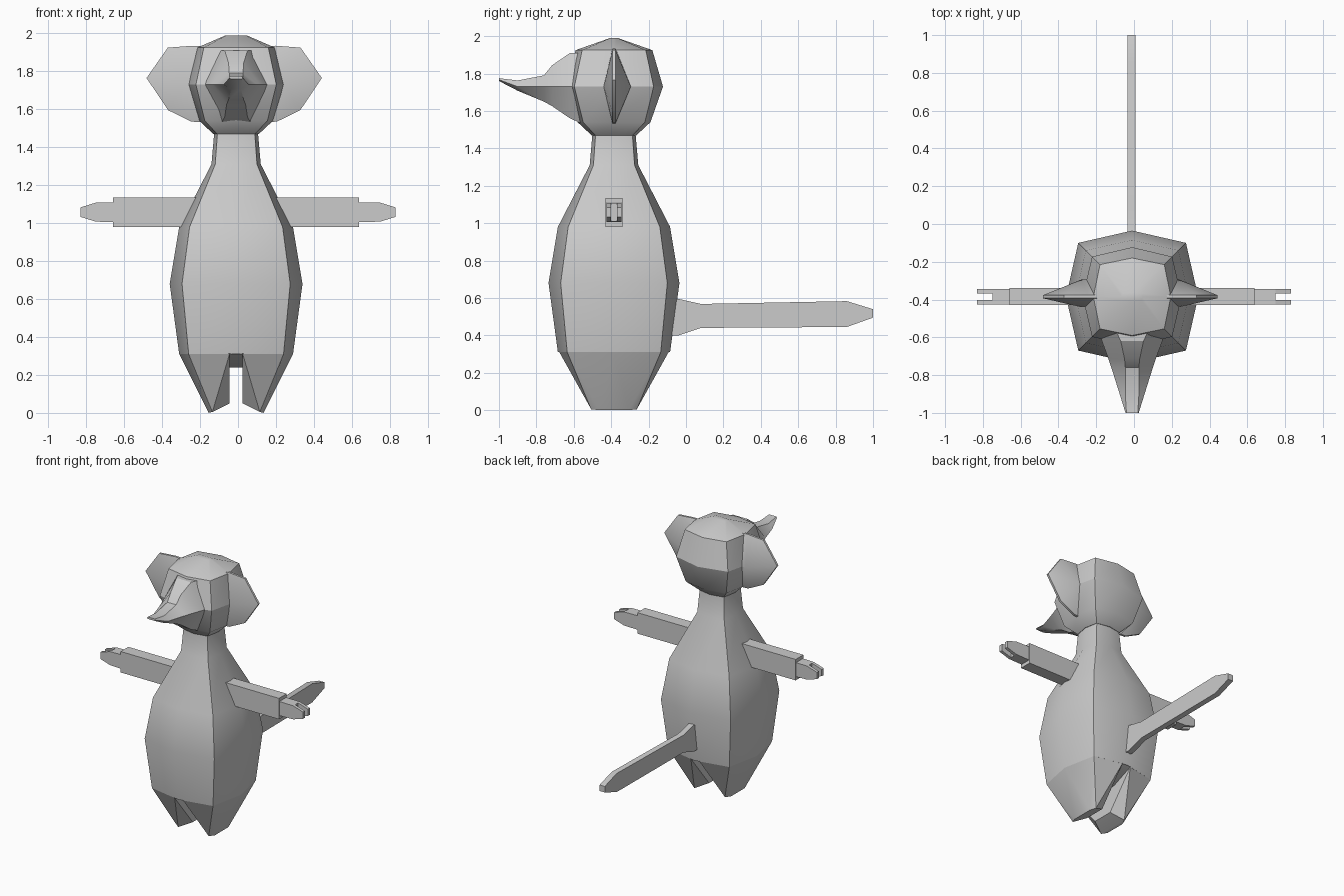
import bpy, bmesh, math

if "Cube" in bpy.data.objects:
    bpy.data.objects.remove(bpy.data.objects["Cube"])

CX, CY = -0.01, -0.385   # body axis


def finish(bm, name):
    bmesh.ops.recalc_face_normals(bm, faces=bm.faces)
    me = bpy.data.meshes.new(name)
    bm.to_mesh(me)
    bm.free()
    for p in me.polygons:
        p.use_smooth = True
    me.set_sharp_from_angle(angle=math.radians(32))
    ob = bpy.data.objects.new(name, me)
    bpy.context.collection.objects.link(ob)
    return ob


def loft(name, rings):
    bm = bmesh.new()
    loops = [[bm.verts.new(p) for p in r] for r in rings]
    n = len(loops[0])
    for a, b in zip(loops, loops[1:]):
        for i in range(n):
            j = (i + 1) % n
            bm.faces.new((a[i], a[j], b[j], b[i]))
    bm.faces.new(loops[0])
    bm.faces.new(loops[-1])
    return finish(bm, name)


def hull(name, pts):
    bm = bmesh.new()
    for p in pts:
        bm.verts.new(p)
    res = bmesh.ops.convex_hull(bm, input=bm.verts)
    junk = {g for g in res["geom_interior"] + res["geom_unused"]
            if isinstance(g, bmesh.types.BMVert)}
    bmesh.ops.delete(bm, geom=list(junk), context='VERTS')
    bmesh.ops.dissolve_limit(bm, angle_limit=0.01, verts=bm.verts, edges=bm.edges)
    return finish(bm, name)


def plate(name, outline, axis, lo, hi):
    """Extrude a (u, z) outline along x or y."""
    def at(t):
        return [(t, u, z) if axis == 'x' else (u, t, z) for u, z in outline]
    return loft(name, [at(lo), at(hi)])


def ring8(r, d, z, ry=None):
    """Rounded-square ring: r on the axes, d on the diagonals."""
    ry = r if ry is None else ry
    e = d * ry / r
    return [(CX + x, CY + y, z) for x, y in
            ((r, 0), (d, e), (0, ry), (-d, e), (-r, 0), (-d, -e), (0, -ry), (d, -e))]


# Torso and neck
loft("body", [ring8(*p) for p in (
    (.30, .25, .31), (.35, .285, .68), (.30, .245, .98),
    (.13, .11, 1.31), (.115, .098, 1.48))])

# Head
loft("head", [ring8(*p) for p in (
    (.12, .10, 1.47), (.195, .165, 1.54), (.262, .212, 1.73),
    (.205, .17, 1.925), (.055, .05, 1.99, .02))])

# Snout: (y, mid width, mid z, top width, top z, bottom width, bottom z)
sections = (
    (-.45, .20, 1.73, .14, 1.91, .10, 1.485),
    (-.62, .16, 1.73, .06, 1.91, .06, 1.56),
    (-.715, .125, 1.73, .04, 1.845, .05, 1.625),
    (-.76, .11, 1.73, .036, 1.79, .04, 1.65),
    (-.90, .066, 1.73, .036, 1.763, .025, 1.708),
    (-1.0, .035, 1.767, .03, 1.775, .03, 1.76))
loft("snout", [[(CX + x, y, z) for x, z in
                ((m, mz), (t, tz), (-t, tz), (-m, mz), (-b, bz), (b, bz))]
               for y, m, mz, t, tz, b, bz in sections])

# Crotch between the legs
hull("crotch", [(CX + x, CY + y, z) for x in (-.04, .04)
                for y, z in ((-.295, .312), (.295, .312), (-.12, .24), (.12, .24))])

tail = [(-.1, .40), (-.04, .40), (.08, .44), (.86, .445), (1.0, .495),
        (1.0, .54), (.86, .583), (.08, .568), (-.04, .595), (-.1, .60)]
plate("tail", tail, 'x', -.035, .007)

for s, side in ((-1, "left"), (1, "right")):
    # Tapered leg
    leg = [(.30, 0, .31)]
    for t in (-1, 1):
        leg += [(.035, t * .292, .31), (.25, t * .25, .31), (.035, t * .12, .24),
                (.125, t * .122, .005), (.145, t * .08, 0), (.035, t * .08, .05)]
    hull("leg_" + side, [(CX + s * x, CY + y, z) for x, y, z in leg])

    # Wedge-shaped ear
    rim = [(.12, 1.93), (.22, 1.935), (.35, 1.925), (.462, 1.765),
           (.348, 1.595), (.225, 1.535), (.12, 1.53)]
    ear = [(x, y, z) for x, z in rim for y in (-.008, .008)]
    ear += [(.26, -.055, 1.73), (.26, .09, 1.73), (.12, -.055, 1.73), (.12, .09, 1.73)]
    hull("ear_" + side, [(-.02 + s * x, CY + y, z) for x, y, z in ear])

    # Arm box, palm and two fingers
    end = .66 if s < 0 else .637
    plate("arm_" + side, [(s * x, z) for x, z in
                          ((.15, .98), (end, .98), (end, 1.135), (.15, 1.135))],
          'y', -.43, -.34)
    plate("palm_" + side, [(s * x, z) for x, z in
                           ((end - .02, 1.005), (.75, 1.008), (.75, 1.108), (end - .02, 1.11))],
          'y', -.425, -.345)
    for k, (lo, hi) in enumerate(((-.425, -.402), (-.368, -.345))):
        plate("finger_%s_%d" % (side, k),
              [(s * x, z) for x, z in
               ((.75, 1.008), (.83, 1.033), (.83, 1.083), (.75, 1.108))], 'y', lo, hi)
